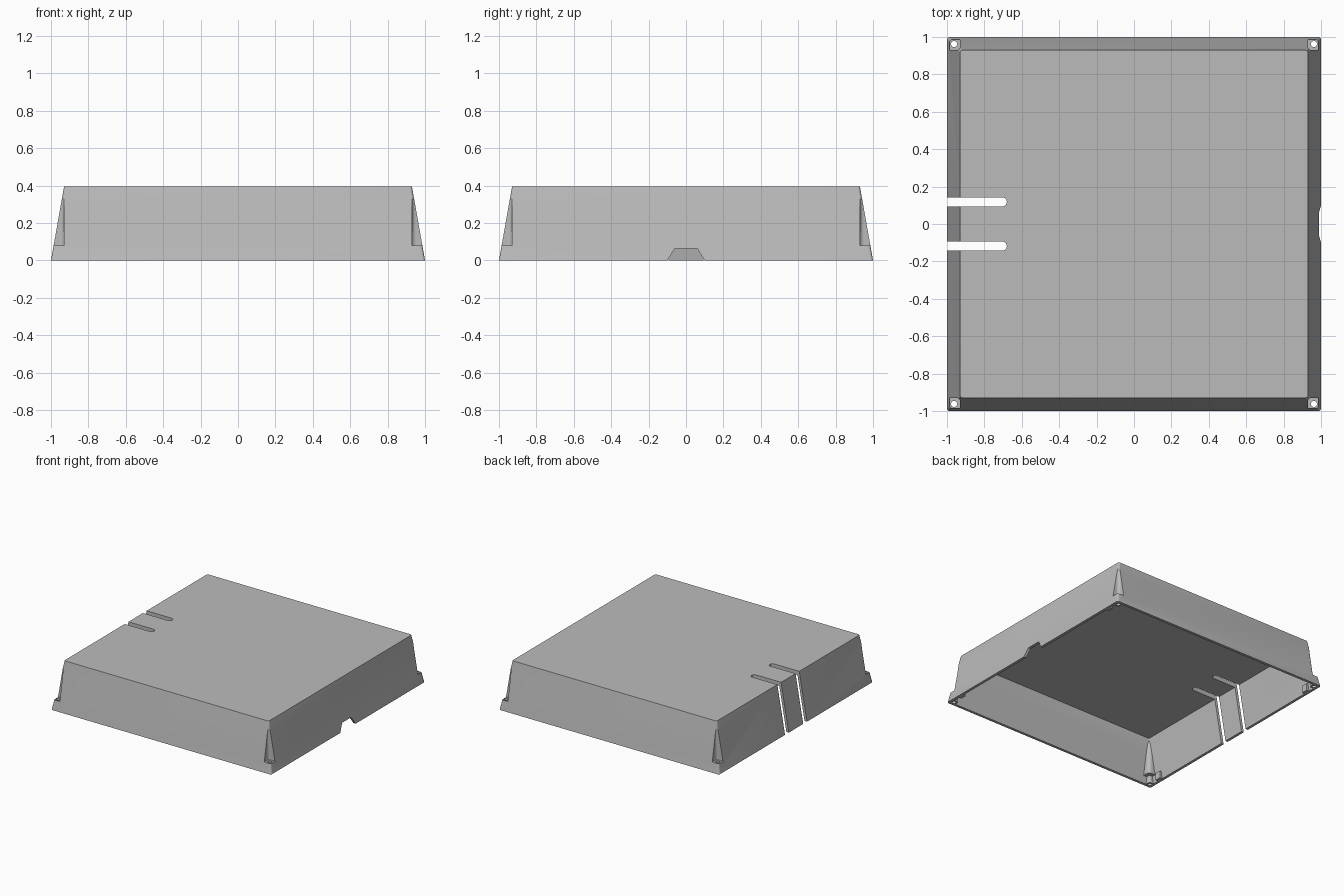
import bpy, bmesh, math

cube = bpy.data.objects.get("Cube")
if cube:
    bpy.data.objects.remove(cube, do_unlink=True)

HEIGHT, TAPER = 0.395, 0.07
SLOPE = TAPER / HEIGHT
CORNERS = [(sx, sy) for sx in (-1, 1) for sy in (-1, 1)]

grey = bpy.data.materials.new("plain_grey")
grey.use_nodes = True
colour = (0.5, 0.5, 0.5, 1)
grey.diffuse_color = colour
grey.node_tree.nodes["Principled BSDF"].inputs["Base Color"].default_value = colour


def rounded_rect(x0, x1, y0, y1, r=0.0, steps=6):
    """Outline of a rectangle with rounded corners."""
    if r == 0:
        return [(x0, y0), (x1, y0), (x1, y1), (x0, y1)]
    centres = [(x1 - r, y1 - r), (x0 + r, y1 - r), (x0 + r, y0 + r), (x1 - r, y0 + r)]
    pts = []
    for q, (cx, cy) in enumerate(centres):
        for i in range(steps + 1):
            a = math.pi / 2 * (q + i / steps)
            pts.append((cx + r * math.cos(a), cy + r * math.sin(a)))
    return pts


def loft(name, lower, upper, z0, z1):
    """Closed solid between two matching outlines."""
    bm = bmesh.new()
    a = [bm.verts.new((x, y, z0)) for x, y in lower]
    b = [bm.verts.new((x, y, z1)) for x, y in upper]
    bm.faces.new(a[::-1])
    bm.faces.new(b)
    for i in range(len(a)):
        j = (i + 1) % len(a)
        bm.faces.new((a[i], a[j], b[j], b[i]))
    bmesh.ops.recalc_face_normals(bm, faces=bm.faces)
    mesh = bpy.data.meshes.new(name)
    bm.to_mesh(mesh)
    bm.free()
    mesh.materials.append(grey)
    obj = bpy.data.objects.new(name, mesh)
    bpy.context.collection.objects.link(obj)
    return obj


def tapered(name, half, r, z0, z1):
    """Square block whose sides lean in at the wall slope."""
    a, b = half - SLOPE * z0, half - SLOPE * z1
    return loft(name, rounded_rect(-a, a, -a, a, r), rounded_rect(-b, b, -b, b, r), z0, z1)


def corner_block(name, sx, sy, inner, outer, r, z0, z1):
    """Upright block in one corner, measured from the centre lines."""
    xs, ys = sorted((sx * inner, sx * outer)), sorted((sy * inner, sy * outer))
    outline = rounded_rect(*xs, *ys, r)
    return loft(name, outline, outline, z0, z1)


def cut(target, tool):
    """Subtract the tool and discard it."""
    mod = target.modifiers.new("cut", 'BOOLEAN')
    mod.operation, mod.solver, mod.object = 'DIFFERENCE', 'EXACT', tool
    bpy.context.view_layer.objects.active = target
    bpy.ops.object.modifier_apply(modifier=mod.name)
    bpy.data.objects.remove(tool, do_unlink=True)


# Hollow inside, leaving material for the corner bosses, posts and clips
cavity = tapered("cavity", 0.978, 0.006, -0.05, 0.36)
for sx, sy in CORNERS:
    cut(cavity, corner_block("boss", sx, sy, 0.906, 1.1, 0.03, 0.06, 0.5))
    cut(cavity, corner_block("post", sx, sy, 0.938, 1.1, 0.015, 0.0, 0.07))
    xs = sorted((sx * 0.955, sx * 1.1))
    ys = (sy * 0.86 - 0.025, sy * 0.86 + 0.025)
    outline = rounded_rect(*xs, *ys)
    cut(cavity, loft("clip", outline, outline, 0.0, 0.06))

# Tapered cover
cover = tapered("cover_shell", 1.0, 0.015, 0.0, HEIGHT)
cut(cover, cavity)

# Screw pockets and holes in the corners
for sx, sy in CORNERS:
    cut(cover, corner_block("pocket", sx, sy, 0.929, 1.1, 0.022, 0.08, 0.5))
    cut(cover, corner_block("screw_hole", sx, sy, 0.946, 0.978, 0.0155, -0.1, 0.2))

# Pair of slots through the top and left-hand wall
for y in (-0.118, 0.118):
    outline = rounded_rect(-1.2, -0.68, y - 0.024, y + 0.024, 0.0235)
    cut(cover, loft("slot", outline, outline, -0.1, 0.6))

# Cable notch in the opposite wall
cut(cover, loft("notch", rounded_rect(0.9, 1.1, -0.13, 0.13),
                rounded_rect(0.9, 1.1, -0.06, 0.06), -0.05, 0.065))

# Smooth the small rounded corners, keep edges crisp
bpy.ops.object.select_all(action='DESELECT')
cover.select_set(True)
bpy.context.view_layer.objects.active = cover
bpy.ops.object.shade_smooth_by_angle(angle=math.radians(30))
